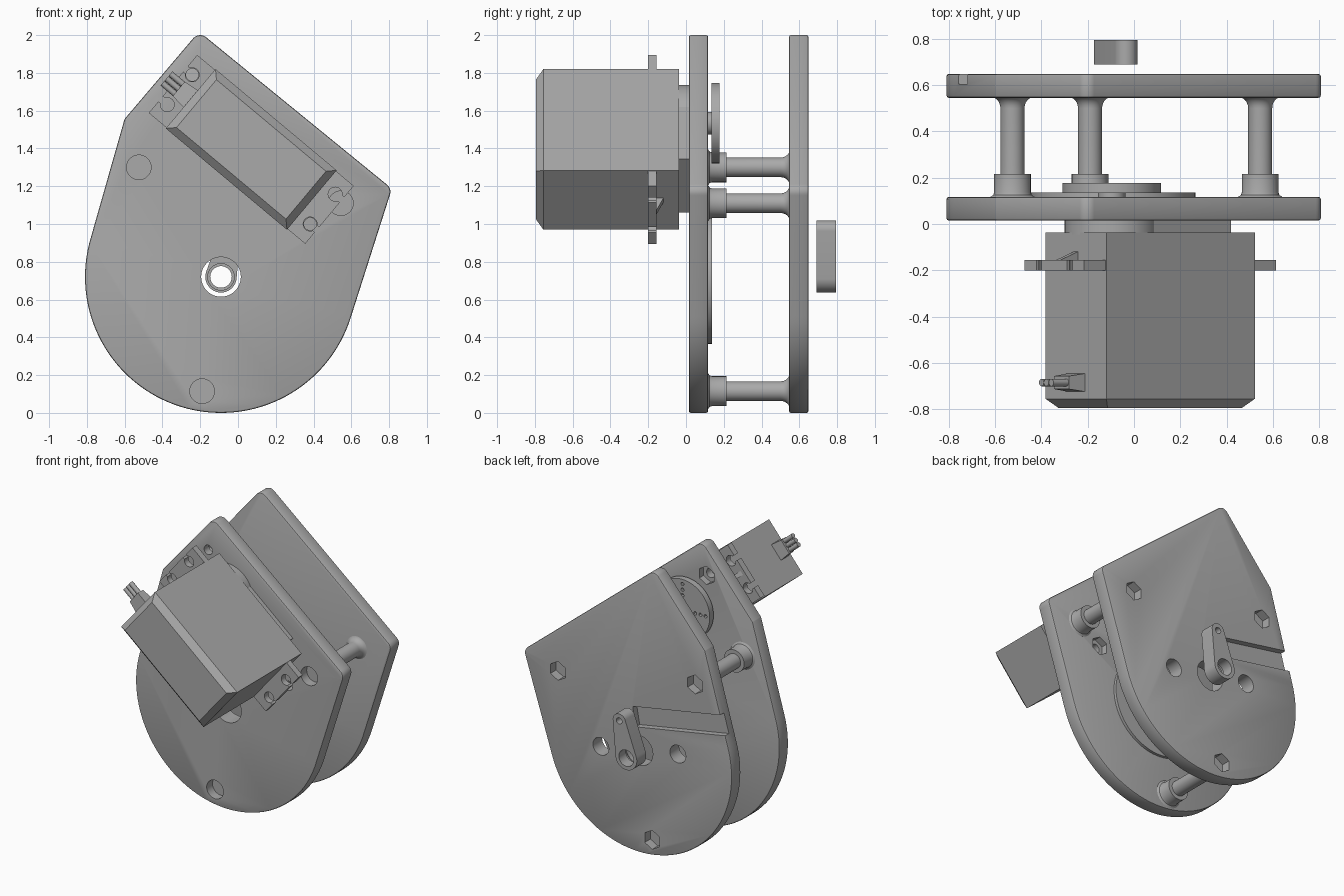
import bpy, bmesh, math
from mathutils import Vector
from mathutils.geometry import convex_hull_2d

old = bpy.data.objects.get("Cube")
if old:
    bpy.data.objects.remove(old, do_unlink=True)

grey = bpy.data.materials.new("plain_grey")
grey.use_nodes = True
grey.diffuse_color = (0.4, 0.4, 0.4, 1)
grey.node_tree.nodes["Principled BSDF"].inputs["Base Color"].default_value = (0.4, 0.4, 0.4, 1)

HUB = (-0.09, 0.72)
POSTS = [(-0.525, 1.3), (0.545, 1.11), (-0.19, 0.115)]
TILT = math.radians(-39.9)


def servo_point(u, v):
    """Point on the tilted servo: u along its length, v across it."""
    c, s = math.cos(TILT), math.sin(TILT)
    return (0.07 + u * c - v * s, 1.395 + u * s + v * c)


def circle(centre, r, n=48):
    return [(centre[0] + r * math.sin(2 * math.pi * i / n),
             centre[1] + r * math.cos(2 * math.pi * i / n)) for i in range(n)]


def hull(*circles):
    pts = [Vector(p) for c in circles for p in c]
    return [tuple(pts[i]) for i in convex_hull_2d(pts)]


def servo_rect(u0, u1, v0, v1):
    return [servo_point(u, v) for u, v in ((u0, v0), (u1, v0), (u1, v1), (u0, v1))]


def finish(name, bm):
    bmesh.ops.recalc_face_normals(bm, faces=bm.faces)
    mesh = bpy.data.meshes.new(name)
    bm.to_mesh(mesh)
    bm.free()
    mesh.materials.append(grey)
    ob = bpy.data.objects.new(name, mesh)
    bpy.context.collection.objects.link(ob)
    return ob


def prism(name, pts, y0, y1, rim=0, front_bevel=0):
    """Extrude an x-z outline from y0 to y1, with optional bevelled rims."""
    bm = bmesh.new()
    face = bm.faces.new([bm.verts.new((x, y0, z)) for x, z in pts])
    new = bmesh.ops.extrude_face_region(bm, geom=[face])["geom"]
    bmesh.ops.translate(bm, vec=(0, y1 - y0, 0),
                        verts=[g for g in new if isinstance(g, bmesh.types.BMVert)])
    flat = [e for e in bm.edges if abs(e.verts[0].co.y - e.verts[1].co.y) < 1e-5]
    if rim:
        bmesh.ops.bevel(bm, geom=flat, offset=rim, segments=2, profile=0.5, affect='EDGES')
    if front_bevel:
        bmesh.ops.bevel(bm, geom=[e for e in flat if e.verts[0].co.y < (y0 + y1) / 2],
                        offset=front_bevel, segments=1, affect='EDGES')
    return finish(name, bm)


def activate(ob):
    bpy.ops.object.select_all(action='DESELECT')
    ob.select_set(True)
    bpy.context.view_layer.objects.active = ob


def smooth(ob):
    activate(ob)
    bpy.ops.object.shade_smooth_by_angle(angle=math.radians(30))


def cut(ob, holes):
    """Cut a list of (outline, y0, y1) prisms out of an object."""
    activate(ob)
    for pts, y0, y1 in holes:
        tool = prism("cutter", pts, y0, y1)
        tool.hide_render = True
        mod = ob.modifiers.new("cut", 'BOOLEAN')
        mod.object, mod.operation, mod.solver = tool, 'DIFFERENCE', 'EXACT'
        bpy.ops.object.modifier_apply(modifier=mod.name)
        bpy.data.objects.remove(tool, do_unlink=True)
    smooth(ob)


def lathe(name, centre, profile, n=40):
    """Spin (radius, y) points around a y-parallel axis."""
    bm = bmesh.new()
    verts = [bm.verts.new((centre[0] + r, y, centre[1])) for r, y in profile]
    edges = [bm.edges.new(p) for p in zip(verts, verts[1:])]
    bmesh.ops.spin(bm, geom=verts + edges, cent=(centre[0], 0, centre[1]),
                   axis=(0, 1, 0), angle=2 * math.pi, steps=n)
    bmesh.ops.remove_doubles(bm, verts=bm.verts, dist=1e-5)
    smooth(finish(name, bm))


# Two matching plates
outline = hull(circle(HUB, 0.72, 128), circle((-0.2, 1.95), 0.05, 32),
               circle((0.757, 1.17), 0.05, 32), circle((-0.59, 1.55), 0.012, 16))
front_plate = prism("front_plate", outline, 0.015, 0.117, rim=0.01)
back_plate = prism("back_plate", outline, 0.545, 0.648, rim=0.01)

# Servo screw holes with nut pockets, post holes and the axle hole
holes = [(circle(HUB, 0.105), -0.1, 0.3)]
holes += [(circle(p, 0.065), -0.1, 0.08) for p in POSTS]
for u, v in ((-0.493, 0.103), (0.493, -0.103)):
    holes.append((circle(servo_point(u, v), 0.033, 24), -0.1, 0.3))
    holes.append((circle(servo_point(u, v), 0.065, 6), 0.07, 0.3))
cut(front_plate, holes)

# Back plate: axle hole, two side holes, hexagonal pockets and cable groove
tilt = math.radians(-10)


def hub_point(a, b):
    c, s = math.cos(tilt), math.sin(tilt)
    return (HUB[0] + a * c - b * s, HUB[1] + a * s + b * c)


holes = [(circle(HUB, 0.105), 0.5, 0.7)]
holes += [(circle(hub_point(a, 0), 0.062), 0.5, 0.7) for a in (-0.305, 0.305)]
holes += [(circle(p, 0.067, 6), 0.585, 0.7) for p in POSTS]
holes.append(([hub_point(a, b) for a, b in
               ((0, 0.16), (0, 0.3), (-0.9, 0.3), (-0.9, 0.16))], 0.605, 0.7))
cut(back_plate, holes)

# Spacer posts with collars and flared ends
for side, p in zip(("right", "left", "lower"), POSTS):
    flare = [(0.052 + 0.04 * (1 - math.cos(t * math.pi / 12)),
              0.5 + 0.048 * math.sin(t * math.pi / 12)) for t in range(7)]
    lathe(side + "_post", p, [(0, 0.1), (0.096, 0.1), (0.096, 0.117), (0.083, 0.125),
                              (0.079, 0.137), (0.079, 0.215), (0.052, 0.215)]
          + flare + [(0.092, 0.56), (0, 0.56)])

# Raised disc around the axle
disc = prism("axle_disc", circle(HUB, 0.355, 96), 0.11, 0.137)
cut(disc, [(circle(HUB, 0.105), 0, 0.3)])

# Crank lever
tip = (-0.035, 0.968)
lever = prism("crank_lever", hull(circle(HUB, 0.083), circle(tip, 0.05)), 0.69, 0.795)
cut(lever, [(circle(HUB, 0.057), 0.6, 0.9), (circle(HUB, 0.07), 0.6, 0.715),
            (circle(tip, 0.022, 24), 0.6, 0.9)])

# Servo body, gear housing and output horn
prism("servo_body", servo_rect(-0.418, 0.418, -0.205, 0.205), -0.795, -0.037, front_bevel=0.04)
prism("servo_gear_cover", servo_rect(-0.2, 0.3, -0.184, 0.184), -0.045, 0.015)
axis = servo_point(-0.217, 0)
smooth(prism("servo_gear_boss", circle(axis, 0.203, 64), -0.045, 0.015))
smooth(prism("servo_shaft", circle(axis, 0.06), 0.01, 0.145))
horn = prism("servo_horn", circle(axis, 0.213, 64), 0.135, 0.178)
cut(horn, [(circle((axis[0] + r * math.cos(a), axis[1] + r * math.sin(a)), 0.012, 12), 0.1, 0.2)
           for r in (0.1, 0.14, 0.18) for a in (0, math.pi / 2, math.pi, -math.pi / 2)])

# Mounting ears with keyhole notches and ribs
for side, s in (("right", -1), ("left", 1)):
    ear = prism(side + "_servo_ear", servo_rect(s * 0.41, s * 0.54, -0.2, 0.2), -0.2, -0.155)
    notches = []
    for v in (-0.103, 0.103):
        notches.append((circle(servo_point(s * 0.493, v), 0.037, 24), -0.3, 0))
        notches.append((servo_rect(s * 0.493, s * 0.6, v - 0.018, v + 0.018), -0.3, 0))
    cut(ear, notches)
    bm = bmesh.new()
    ends = [[bm.verts.new((x, y, z)) for u, y in ((0.415, -0.16), (0.53, -0.16), (0.415, -0.118))
             for x, z in [servo_point(s * u, v)]] for v in (-0.015, 0.015)]
    for e in ends:
        bm.faces.new(e)
    for i in range(3):
        j = (i + 1) % 3
        bm.faces.new((ends[0][i], ends[0][j], ends[1][j], ends[1][i]))
    finish(side + "_ear_rib", bm)

# Cable strain relief and three wires
bm = bmesh.new()
rings = [[bm.verts.new((x, -0.685 + dy * h, z))
          for dv, dy in ((-1, -1), (1, -1), (1, 1), (-1, 1))
          for x, z in [servo_point(u, dv * w)]]
         for u, w, h in ((-0.41, 0.06, 0.04), (-0.5, 0.05, 0.028))]
for r in rings:
    bm.faces.new(r)
for i in range(4):
    j = (i + 1) % 4
    bm.faces.new((rings[0][i], rings[0][j], rings[1][j], rings[1][i]))
finish("cable_strain_relief", bm)
for k in (-1, 0, 1):
    ends = [Vector((x, -0.685, z)) for x, z in
            (servo_point(-0.49, k * 0.033), servo_point(-0.585, k * 0.033))]
    d = ends[1] - ends[0]
    bpy.ops.mesh.primitive_cylinder_add(vertices=16, radius=0.016, depth=d.length,
                                        location=(ends[0] + ends[1]) / 2)
    wire = bpy.context.object
    wire.name = "servo_wire_%d" % (k + 2)
    wire.rotation_euler = d.to_track_quat('Z', 'Y').to_euler()
    wire.data.materials.append(grey)
    smooth(wire)
